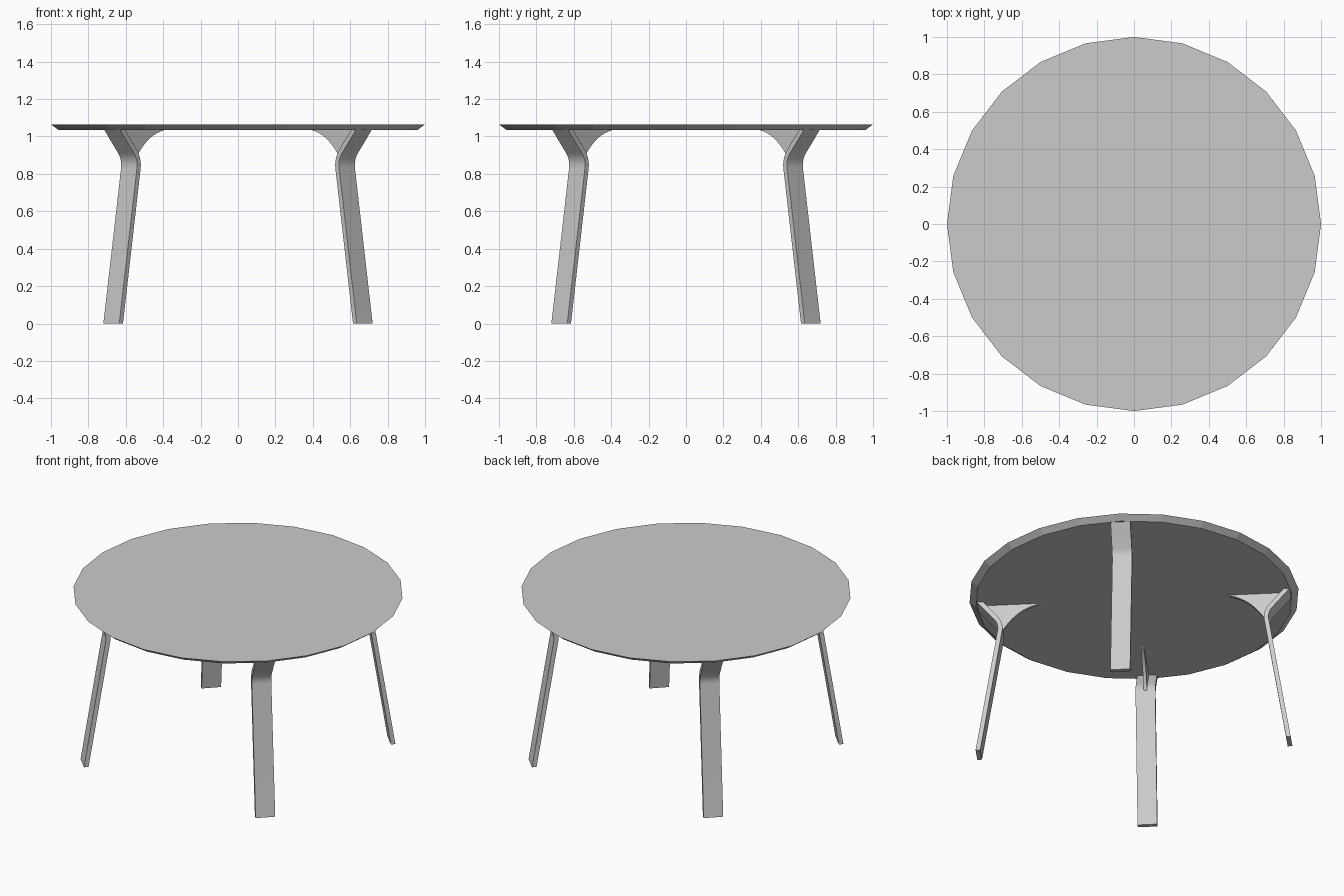
import bpy
import bmesh
from math import cos, sin, tan, pi, radians, atan
from mathutils import Vector, Matrix

cube = bpy.data.objects.get("Cube")
if cube:
    bpy.data.objects.remove(cube, do_unlink=True)

grey = bpy.data.materials.new("light_grey")
grey.use_nodes = True
colour = (0.6, 0.6, 0.6, 1)
grey.diffuse_color = colour
grey.node_tree.nodes["Principled BSDF"].inputs["Base Color"].default_value = colour

TOP_Z, UNDER_Z = 1.065, 1.035


def finish(name, bm, smooth=False):
    bmesh.ops.recalc_face_normals(bm, faces=bm.faces[:])
    mesh = bpy.data.meshes.new(name)
    bm.to_mesh(mesh)
    bm.free()
    mesh.materials.append(grey)
    obj = bpy.data.objects.new(name, mesh)
    bpy.context.collection.objects.link(obj)
    if smooth:
        bpy.ops.object.select_all(action='DESELECT')
        obj.select_set(True)
        bpy.context.view_layer.objects.active = obj
        bpy.ops.object.shade_smooth_by_angle(angle=radians(30))
    return obj


def extrude_profile(name, profile, width, angle):
    """Extrude a radial (r, z) outline sideways, then turn it about z."""
    bm = bmesh.new()
    face = bm.faces.new([bm.verts.new((r, -width / 2, z)) for r, z in profile])
    new = bmesh.ops.extrude_face_region(bm, geom=[face])["geom"]
    bmesh.ops.translate(bm, vec=(0, width, 0),
                        verts=[g for g in new if isinstance(g, bmesh.types.BMVert)])
    bmesh.ops.rotate(bm, cent=(0, 0, 0), matrix=Matrix.Rotation(angle, 3, 'Z'), verts=bm.verts[:])
    return finish(name, bm, True)


# Round top with an undercut edge
bm = bmesh.new()
bmesh.ops.create_cone(bm, cap_ends=True, segments=24, radius1=0.96, radius2=1.0,
                      depth=TOP_Z - UNDER_Z,
                      matrix=Matrix.Translation((0, 0, (TOP_Z + UNDER_Z) / 2))
                      @ Matrix.Rotation(pi / 2, 4, 'Z'))
finish("table_top", bm)

# Bent plank outline: two straight runs joined by an arc
THICK, BEND = 0.028, 0.10
foot, knee, head = Vector((0.958, 0)), Vector((0.817, 0.8755)), Vector((0.951, UNDER_Z))
low = atan((foot.x - knee.x) / knee.y)
high = atan((head.x - knee.x) / (head.y - knee.y))
run = BEND * tan((low + high) / 2)
start = knee + (foot - knee).normalized() * run
centre = start + Vector((cos(low), sin(low))) * BEND


def bend_arc(radius, steps=8):
    span = low + high
    return [centre - Vector((cos(low - span * i / steps),
                             sin(low - span * i / steps))) * radius
            for i in range(steps + 1)]


outer = [foot] + bend_arc(BEND) + [head]
inner = ([foot - Vector((THICK / cos(low), 0))] + bend_arc(BEND + THICK)
         + [head - Vector((THICK / cos(high), 0))])
leg_profile = outer + inner[::-1]

# Gusset outline: concave underside, back edge buried in the plank
tip, pull, base = Vector((0.56, UNDER_Z)), Vector((0.71, 1.01)), Vector((0.802, 0.85))
curve = [tip * (1 - t) ** 2 + pull * 2 * t * (1 - t) + base * t * t
         for t in [i / 10 for i in range(11)]]
gusset_profile = curve + [Vector((0.814, 0.87)), Vector((0.93, UNDER_Z))]

# Four diagonal legs, each with its gusset
for i, place in enumerate(("back_left", "back_right", "front_right", "front_left")):
    angle = pi / 4 + i * pi / 2
    extrude_profile(place + "_leg", leg_profile, 0.12, angle)
    extrude_profile(place + "_gusset", gusset_profile, 0.02, angle)
